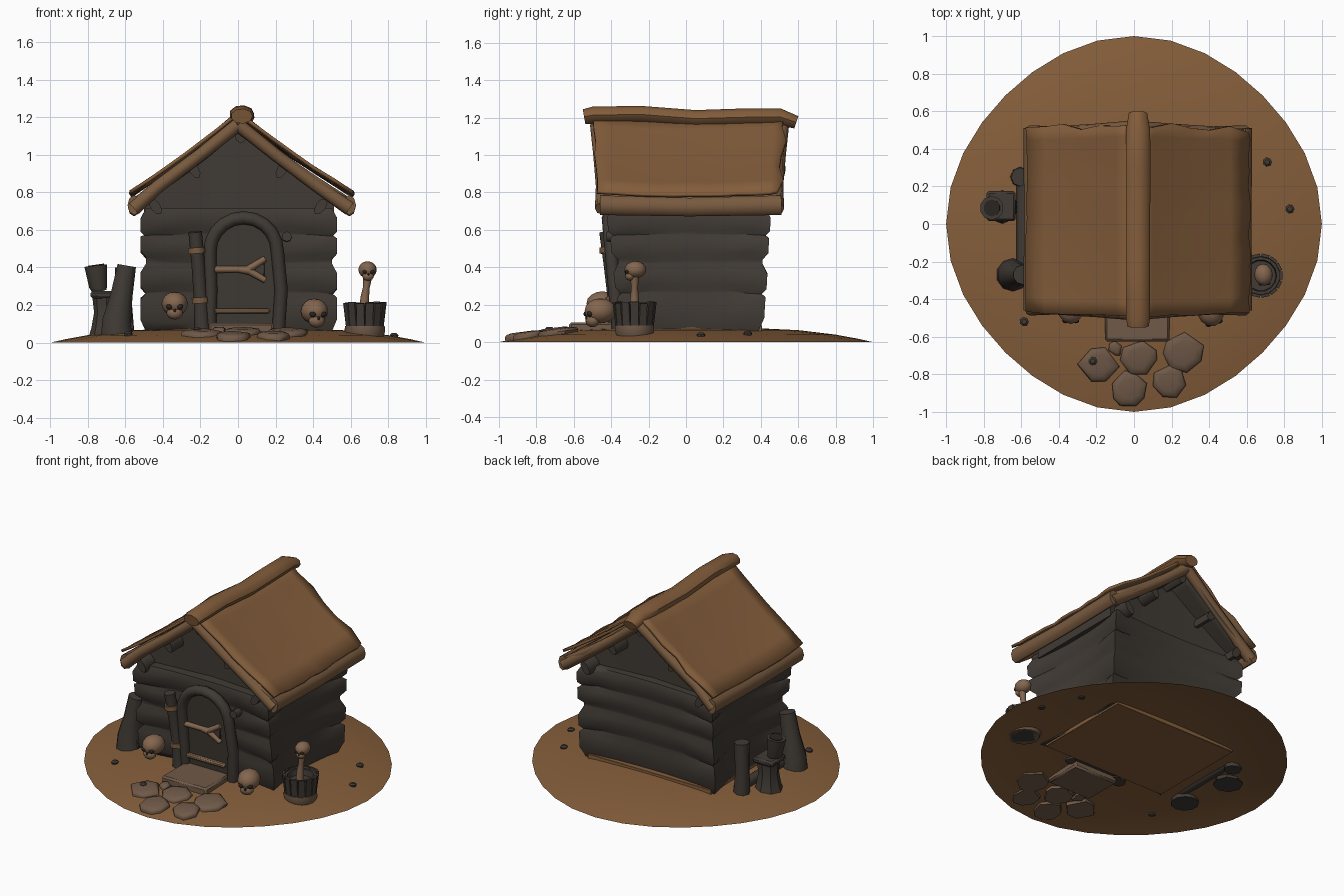
import bpy, bmesh, math, random
from mathutils import Vector, Matrix

if "Cube" in bpy.data.objects:
    bpy.data.objects.remove(bpy.data.objects["Cube"])

random.seed(4)
R = random.uniform


def material(name, rgb):
    m = bpy.data.materials.new(name)
    m.diffuse_color = (*rgb, 1)
    m.use_nodes = True
    m.node_tree.nodes["Principled BSDF"].inputs["Base Color"].default_value = m.diffuse_color
    return m


EARTH = material("earth_brown", (0.235, 0.112, 0.043))
THATCH = material("roof_brown", (0.225, 0.108, 0.043))
BARK = material("bark_brown", (0.190, 0.103, 0.050))
WOOD = material("dark_wood", (0.052, 0.043, 0.035))
STONE = material("stone", (0.160, 0.101, 0.065))
BONE = material("old_bone", (0.230, 0.133, 0.077))
BLACK = material("socket_dark", (0.022, 0.018, 0.015))


def finish(name, bm, *mats, angle=40, recalc=True):
    if recalc:
        bmesh.ops.recalc_face_normals(bm, faces=bm.faces[:])
    me = bpy.data.meshes.new(name)
    bm.to_mesh(me)
    bm.free()
    for m in mats:
        me.materials.append(m)
    me.polygons.foreach_set("use_smooth", [True] * len(me.polygons))
    me.set_sharp_from_angle(angle=math.radians(angle))
    ob = bpy.data.objects.new(name, me)
    bpy.context.collection.objects.link(ob)
    return ob


def loft(bm, rings, caps=True):
    vs = [[bm.verts.new(p) for p in r] for r in rings]
    n = len(vs[0])
    for a, b in zip(vs, vs[1:]):
        for i in range(n):
            bm.faces.new((a[i], a[(i + 1) % n], b[(i + 1) % n], b[i]))
    if caps:
        bm.faces.new(vs[0])
        bm.faces.new(vs[-1])


def tube(name, pts, radii, mat, sides=10, flat=1.0):
    """Round sweep along points; radii is one number or one per point."""
    pts = [Vector(p) for p in pts]
    if not isinstance(radii, (list, tuple)):
        radii = [radii] * len(pts)
    rings = []
    for i, p in enumerate(pts):
        t = (pts[min(i + 1, len(pts) - 1)] - pts[max(i - 1, 0)]).normalized()
        ref = Vector((0, 1, 0)) if abs(t.y) < 0.8 else Vector((1, 0, 0))
        u = (ref - t * ref.dot(t)).normalized()
        w = t.cross(u)
        rings.append([p + radii[i] * (math.cos(a) * u + flat * math.sin(a) * w)
                      for a in (math.tau * k / sides for k in range(sides))])
    bm = bmesh.new()
    loft(bm, rings)
    return finish(name, bm, mat, angle=50)


def lathe(name, x, y, profile, mat, sides=12):
    bm = bmesh.new()
    loft(bm, [[(x + r * math.cos(math.tau * k / sides), y + r * math.sin(math.tau * k / sides), z)
               for k in range(sides)] for r, z in profile])
    return finish(name, bm, mat)


def box(name, lo, hi, mat, bevel=0.008):
    bm = bmesh.new()
    bmesh.ops.create_cube(bm, size=1)
    for v in bm.verts:
        v.co = [(l + h) / 2 + c * (h - l) for l, h, c in zip(lo, hi, v.co)]
    ob = finish(name, bm, mat, angle=30)
    mod = ob.modifiers.new("bevel", 'BEVEL')
    mod.width = bevel
    return ob


def front_y(z):
    """Depth of the front wall, which leans outward with height."""
    return -0.365 - 0.09 * (z - 0.1)


# Domed island, open underneath
bm = bmesh.new()
N = 32
prof = [(1.0, 0), (0.92, 0.018), (0.8, 0.04), (0.6, 0.064), (0.35, 0.076), (0.02, 0.08)]
loft(bm, [[(r * q * math.cos(a), r * q * math.sin(a), z) for a, q in
           ((a, 1 - 0.032 * math.sin(2 * a) ** 2) for a in (math.tau * k / N for k in range(N)))]
          for r, z in prof], caps=False)
for f in bm.faces:
    f.normal_update()
    if f.normal.z < 0:
        f.normal_flip()
finish("ground", bm, EARTH, recalc=False)
box("floor", (-0.475, -0.3, 0.045), (0.475, 0.405, 0.09), EARTH, 0.002)

# Log walls: bulging rows round a rectangle, strongest at the corners, flatter mid-wall
bm = bmesh.new()
S = 8
rows = [0.05, 0.27, 0.425, 0.58, 0.72]
rings = []
wob = [[R(-0.008, 0.008) for _ in range(4 * S)] for _ in range(5)]
for j, (a, b) in enumerate(zip(rows, rows[1:])):
    for t, out in ((0.04, 0.0), (0.25, 0.028), (0.75, 0.028), (0.97, 0.0)):
        z, ring = a + (b - a) * t, []
        for k in range(4 * S):
            side, f = divmod(k, S)
            f = f / S * 2 - 1
            o = out * (0.35 + 0.65 * f * f)
            yf, yb, hx = -0.325 - 0.12 * (z - 0.1) - o, 0.39 + 0.06 * (z - 0.1) + o, 0.495 + o
            bow = 0.03 * (1 - f * f)
            ym, yh = (yf + yb) / 2, (yb - yf) / 2
            p = [(f * hx, yf + bow), (hx - bow, ym + f * yh),
                 (-f * hx, yb - bow), (-hx + bow, ym - f * yh)][side]
            tilt = wob[j][k] + 0.018 * abs(f) ** 3 * (-1) ** j
            ring.append((p[0] + 0.005, p[1], z + (tilt if t < 0.9 and z > 0.1 else 0)))
        rings.append(ring)
loft(bm, rings)
finish("log_walls", bm, WOOD, angle=65)

# Gable block, bowed inward at both ends
bm = bmesh.new()
tri = [(-0.5, 0.69), (0.01, 0.69), (0.51, 0.69), (0.51, 0.76), (0.01, 1.13), (-0.5, 0.76)]
loft(bm, [[(x, y + (d if x == 0.01 else 0), z) for x, z in tri] for y, d in ((-0.335, 0.04), (0.375, -0.04))])
bmesh.ops.triangulate(bm, faces=[f for f in bm.faces if len(f.verts) > 4])
finish("gable", bm, WOOD, angle=50)


# Roof sheets with sag and ragged borders
def sheet(name, s, top, eave, y0, y1, thick, ragged, mats):
    bm = bmesh.new()
    nu, nv, g = 6, 12, []
    for i in range(nu + 1):
        u, row = i / nu, []
        for j in range(nv + 1):
            v = j / nv
            y = y0 + (y1 - y0) * v + (0.025 * (1 - u) * (2 * v - 1))
            if j == nv:
                y -= R(0, ragged)
            elif j == 0:
                y += R(0, ragged * 0.25)
            x = top[0] + (eave[0] - top[0]) * u + (R(-0.15, 0.15) * ragged if i == nu else 0)
            z = top[1] + (eave[1] - top[1]) * u
            z += 0.02 * (2 * v - 1) ** 2 - 0.01 - 0.015 * math.sin(math.pi * u) + R(-1, 1) * ragged * 0.06
            row.append(bm.verts.new((s * x, y, z)))
        g.append(row)
    for i in range(nu):
        for j in range(nv):
            f = bm.faces.new((g[i][j], g[i + 1][j], g[i + 1][j + 1], g[i][j + 1]))
            f.normal_update()
            if f.normal.z < 0:
                f.normal_flip()
    ob = finish(name, bm, *mats, recalc=False)
    mod = ob.modifiers.new("thickness", 'SOLIDIFY')
    mod.thickness, mod.offset, mod.material_offset = thick, -1, 1


for s, n, ex in ((-1, "left", 0.575), (1, "right", 0.615)):
    sheet(n + "_roof_cover", s, (0.0, 1.225), (ex, 0.80), -0.477, 0.53, 0.018, 0.045, (THATCH, BARK))
    sheet(n + "_roof_boards", s, (0.0, 1.185), (ex - 0.01, 0.755), -0.455, 0.51, 0.05, 0.01, (BARK, WOOD))
    # Gable poles at both ends and a heavy eave board
    for y, e in ((-0.447, "front"), (0.485, "back")):
        d = 0.03 if y > 0 else -0.03
        tube(f"{n}_{e}_gable_pole", [(0, y + d, 1.16), (s * 0.2, y + d / 2, 1.0), (s * 0.42, y, 0.835),
             (s * (ex - 0.02), y, 0.715)], [0.036, 0.034, 0.035, 0.04], BARK, 8)
    ob = tube(n + "_eave_board", [(s * (ex - 0.022), -0.46, 0.732), (s * (ex - 0.022), 0.02, 0.722),
              (s * (ex - 0.022), 0.51, 0.732)], [0.035, 0.033, 0.035], BARK, 8, 1.5)
    # Roof beams resting under the slopes
    for x, z in ((0.235, 0.92), (0.44, 0.725)):
        bm = bmesh.new()
        c, q = Vector((0.57, 0.82)), Vector((0.82, -0.57))
        loft(bm, [[(s * (x + c.x * 0.05 * math.cos(a) + q.x * 0.027 * math.sin(a)), y,
                    z + c.y * 0.05 * math.cos(a) + q.y * 0.027 * math.sin(a))
                   for a in (math.tau * k / 8 for k in range(8))] for y in (-0.44, 0.485)])
        finish(n + "_roof_beam", bm, WOOD)
tube("ridge_beam", [(0.015, -0.45, 1.11), (0.015, 0.49, 1.11)], 0.035, WOOD, 8, 1.4)
tube("ridge_log", [(0.02, -0.545, 1.205), (0.02, -0.5, 1.213), (0.02, -0.25, 1.218), (0.02, 0.05, 1.195),
     (0.02, 0.3, 1.202), (0.02, 0.5, 1.205), (0.02, 0.59, 1.175)],
     [0.058, 0.066, 0.066, 0.066, 0.068, 0.066, 0.05], THATCH, 9, 0.7)

# Door, arch frame, sill and forked brace
DX = 0.03
arc = [math.pi * k / 10 for k in range(11)]
shape = [(DX + 0.165, 0.07)] + [(DX + 0.165 * math.cos(a), 0.485 + 0.165 * math.sin(a)) for a in arc]
shape.append((DX - 0.165, 0.07))
bm = bmesh.new()
loft(bm, [[(x, front_y(z) + d, z) for x, z in shape] for d in (0, 0.07)])
finish("door", bm, WOOD, angle=30)
path = [(DX + 0.185, 0.06), (DX + 0.2, 0.28)]
path += [(DX + 0.18 * math.cos(a), 0.485 + 0.18 * math.sin(a)) for a in arc]
path += [(DX - 0.175, 0.28), (DX - 0.18, 0.06)]
tube("door_frame", [(x, front_y(z), z) for x, z in path], 0.035, WOOD, 8)
box("door_sill", (-0.125, -0.40, 0.155), (0.17, -0.365, 0.182), BONE)
BY = front_y(0.39) - 0.008
tube("door_brace", [(-0.145, BY, 0.39), (0.0, BY, 0.39), (0.06, BY, 0.385)], [0.019, 0.017, 0.024], BONE, 8)
for dz in (0.06, -0.055):
    tube("door_brace_fork", [(0.05, BY, 0.387), (0.145, BY, 0.387 + dz)], [0.02, 0.016], BONE, 8)
box("door_latch", (0.09, BY, 0.35), (0.14, BY + 0.03, 0.43), WOOD, 0.003)
box("door_step", (-0.155, -0.625, 0.03), (0.19, -0.35, 0.105), STONE, 0.012)

# Post beside the door with two ties, and a wall peg
tube("door_post", [(-0.19, -0.375, 0.06), (-0.2, -0.385, 0.25), (-0.212, -0.405, 0.42), (-0.228, -0.428, 0.59)],
     [0.043, 0.036, 0.036, 0.036], WOOD, 8)
for x, y, z in ((-0.22, -0.415, 0.49), (-0.2, -0.383, 0.225)):
    tube("post_tie", [(x, y, z - 0.016), (x - 0.002, y, z + 0.016)], 0.047, BARK, 10)
tube("wall_peg", [(0.26, -0.33, 0.56), (0.26, -0.425, 0.565)], 0.027, WOOD, 8)


# Skulls
def skull(name, loc, size, turn):
    bm = bmesh.new()
    parts = [((0, 0.1, 0.1), (1, 1.2, 0.92), 0), ((0, -0.5, -0.6), (0.62, 0.52, 0.5), 0),
             ((-0.4, -0.85, -0.12), (0.25, 0.2, 0.22), 1), ((0.4, -0.85, -0.12), (0.25, 0.2, 0.22), 1),
             ((0, -0.96, -0.42), (0.1, 0.1, 0.13), 1)]
    for c, sc, mi in parts:
        before = set(bm.faces)
        bmesh.ops.create_uvsphere(bm, u_segments=12, v_segments=8, radius=1,
                                  matrix=Matrix.Translation(c) @ Matrix.Diagonal((*sc, 1)))
        for f in set(bm.faces) - before:
            f.material_index = mi
    bm.transform(Matrix.Translation(loc) @ Matrix.Rotation(turn, 4, 'Z') @ Matrix.Scale(size, 4))
    finish(name, bm, BONE, BLACK)


skull("left_skull", (-0.337, -0.455, 0.2), 0.07, 0)
skull("right_skull", (0.408, -0.465, 0.16), 0.073, 0.3)
skull("stick_skull", (0.69, -0.275, 0.383), 0.049, 0.1)

# Staved bucket holding the bone stick
BX, BY = 0.675, -0.275
lathe("bucket_base", BX, BY, [(0.098, 0.03), (0.108, 0.06), (0.106, 0.088), (0.085, 0.095)], STONE, 14)
lathe("bucket_body", BX, BY, [(0.085, 0.03), (0.091, 0.08), (0.104, 0.2), (0.085, 0.2), (0.08, 0.16)], WOOD, 14)
bm = bmesh.new()
for k in range(14):
    m = (Matrix.Translation((BX, BY, 0.148)) @ Matrix.Rotation(math.tau * k / 14, 4, 'Z')
         @ Matrix.Translation((0.1, 0, 0)) @ Matrix.Rotation(0.12, 4, 'Y')
         @ Matrix.Diagonal((0.016, 0.042, 0.13 + R(-0.01, 0.01), 1)))
    bmesh.ops.create_cube(bm, size=1, matrix=m)
finish("bucket_staves", bm, WOOD, angle=30)
tube("bone_stick", [(0.67, BY, 0.15), (0.675, BY, 0.24), (0.682, BY, 0.29), (0.69, BY, 0.35)],
     [0.028, 0.023, 0.018, 0.024], BONE, 8)

# Stumps, posts, pot and a lying log on the left side
tube("leaning_trunk", [(-0.645, -0.27, 0.03), (-0.645, -0.27, 0.12), (-0.62, -0.27, 0.25), (-0.592, -0.27, 0.41)],
     [0.09, 0.08, 0.062, 0.052], WOOD, 10)
tube("side_post", [(-0.605, 0.25, 0.03), (-0.61, 0.25, 0.2), (-0.605, 0.25, 0.4)], [0.055, 0.046, 0.05], WOOD, 8)
tube("lying_log", [(-0.59, -0.3, 0.085), (-0.59, 0.27, 0.085)], 0.035, WOOD, 8)
lathe("stump_stool", -0.70, 0.09, [(0.095, 0.03), (0.08, 0.08), (0.066, 0.16), (0.075, 0.24)], WOOD, 8)
box("stool_top", (-0.785, 0.015, 0.235), (-0.63, 0.175, 0.275), WOOD, 0.012)
tube("stool_pot", [(-0.735, 0.085, 0.27), (-0.745, 0.085, 0.3), (-0.757, 0.085, 0.41)],
     [0.04, 0.05, 0.064], WOOD, 10)
tube("pot_mouth", [(-0.756, 0.085, 0.408), (-0.757, 0.085, 0.415)], 0.045, BLACK, 10)

# Paving stones and pebbles lying on the dome
for x, y, r, n in ((-0.19, -0.75, 0.105, 6), (-0.03, -0.88, 0.095, 9), (0.025, -0.715, 0.105, 7),
                   (0.185, -0.84, 0.092, 7), (0.26, -0.69, 0.11, 7), (-0.1, -0.665, 0.04, 6)):
    zt, off = 0.066 - 0.13 * max(0, math.hypot(x, y) - 0.65), R(0, 1)
    shape = [(math.tau * (k + off + R(-0.25, 0.25)) / n, r * R(0.9, 1.1)) for k in range(n)]
    bm = bmesh.new()
    loft(bm, [[(x + q * f * math.cos(a), y + q * f * math.sin(a), zt + h + 0.13 * q * f * math.sin(a))
               for a, q in shape] for f, h in ((0.95, -0.025), (1, 0), (0.9, 0.012), (0.6, 0.018))])
    finish("paving_stone", bm, STONE, angle=50)
for x, y, z in ((-0.585, -0.52, 0.045), (0.71, 0.33, 0.045), (0.83, 0.08, 0.037), (-0.22, -0.73, 0.068)):
    lathe("pebble", x, y, [(0.02, z - 0.015), (0.024, z + 0.004), (0.013, z + 0.014)], WOOD, 7)
